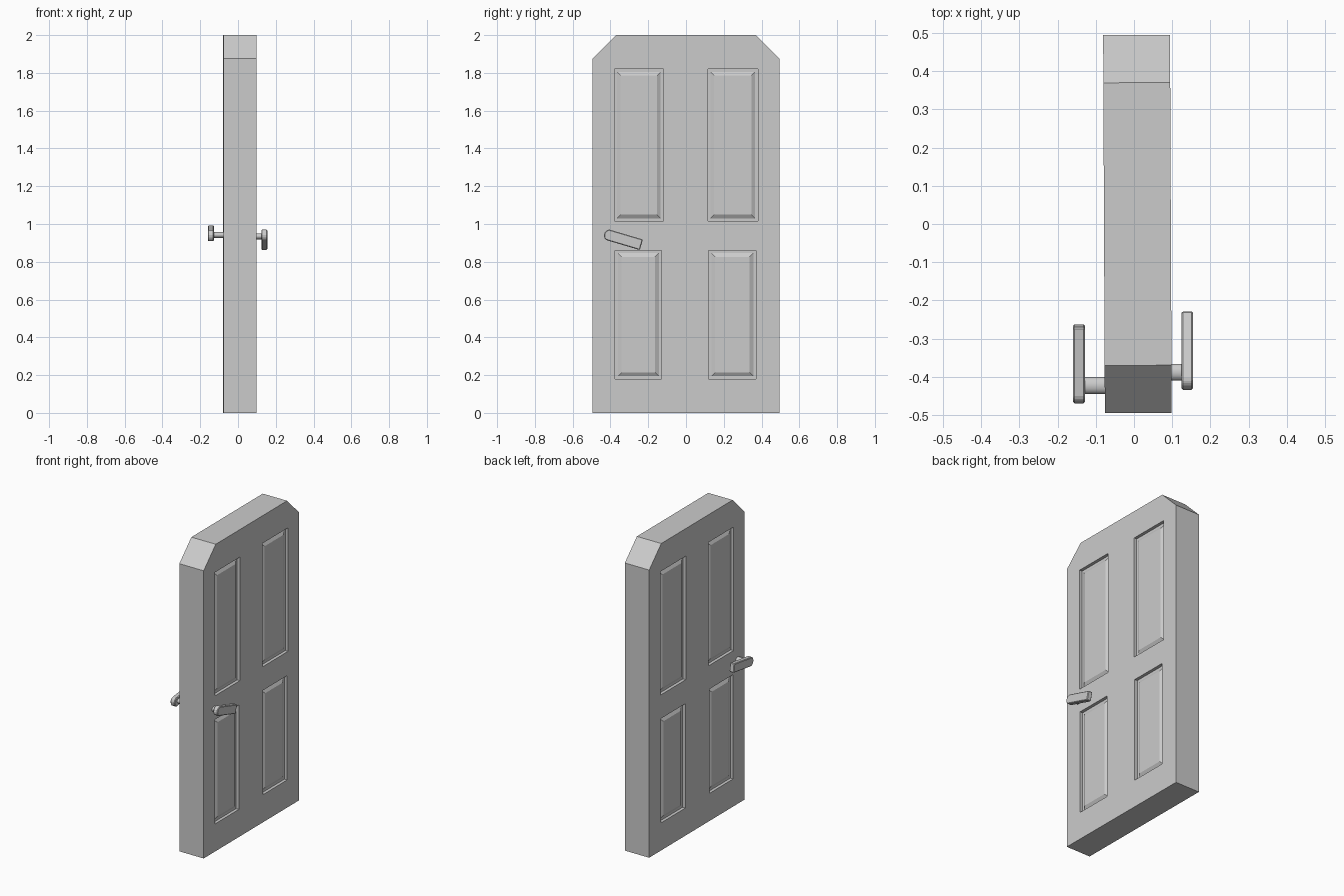
import bpy, bmesh
from math import sin, cos, pi, radians
from mathutils import Matrix

if "Cube" in bpy.data.objects:
    bpy.data.objects.remove(bpy.data.objects["Cube"])

CX, HALF, TURN = 0.009, 0.0875, 0.0045   # slab centre, half thickness, slight turn


def finish(name, bm):
    bmesh.ops.recalc_face_normals(bm, faces=bm.faces)
    mesh = bpy.data.meshes.new(name)
    bm.to_mesh(mesh)
    bm.free()
    obj = bpy.data.objects.new(name, mesh)
    bpy.context.collection.objects.link(obj)
    return obj


def skin(bm, loops):
    """Closed solid through a list of equal-length vertex loops."""
    rings = [[bm.verts.new(p) for p in loop] for loop in loops]
    n = len(rings[0])
    for a, b in zip(rings, rings[1:]):
        for i in range(n):
            j = (i + 1) % n
            bm.faces.new((a[i], a[j], b[j], b[i]))
    bm.faces.new(rings[0])
    bm.faces.new(rings[-1])


def prism(bm, outline, x0, x1):
    skin(bm, [[(x, y, z) for y, z in outline] for x in (x0, x1)])


# Door slab with clipped top corners
bm = bmesh.new()
prism(bm, [(-.495, 0), (.495, 0), (.495, 1.875), (.37, 2), (-.37, 2), (-.495, 1.875)], -HALF, HALF)
door = finish("door_slab", bm)

# Cutter for the sunken panels with raised fields, on both faces
panels = [(-.38, -.12, 1.015, 1.82), (.115, .38, 1.015, 1.82),
          (-.375, -.13, .18, .86), (.12, .37, .18, .86)]
steps = [(0, .03), (0, -.02), (.014, -.02), (.034, -.008)]   # inset, height above face
bm = bmesh.new()
for y0, y1, z0, z1 in panels:
    for side in (-1, 1):
        skin(bm, [[(side * (HALF + h), y, z) for y, z in
                   ((y0 + i, z0 + i), (y1 - i, z0 + i), (y1 - i, z1 - i), (y0 + i, z1 - i))]
                  for i, h in steps])
cutter = finish("panel_cutter", bm)
cutter.hide_render = True
mod = door.modifiers.new("panels", 'BOOLEAN')
mod.operation = 'DIFFERENCE'
mod.solver = 'EXACT'
mod.object = cutter
bpy.context.view_layer.objects.active = door
bpy.ops.object.modifier_apply(modifier=mod.name)
bpy.data.objects.remove(cutter)
door.location.x = CX
door.rotation_euler.z = TURN

# Lever handles: oval stem and flat lever with one rounded end
lever = [(.158, -.029), (.158, .029), (-.028, .029), (-.040, .021),
         (-.046, .007), (-.046, -.007), (-.040, -.021), (-.028, -.029)]


def handle(name, y, z, tilt, face_x, inner_x, outer_x):
    c, s = cos(tilt), sin(tilt)
    bm = bmesh.new()
    prism(bm, [(y + u * c - v * s, z + u * s + v * c) for u, v in lever], inner_x, outer_x)
    obj = finish(name + "_lever", bm)
    bev = obj.modifiers.new("soft_edges", 'BEVEL')
    bev.width = .004
    bev.segments = 1
    bm = bmesh.new()
    ring = [2 * pi * k / 16 for k in range(16)]
    prism(bm, [(y + .022 * cos(a), z + .016 * sin(a)) for a in ring], face_x, inner_x)
    stem = finish(name + "_stem", bm)
    stem.data.shade_smooth()
    stem.data.set_sharp_from_angle(angle=radians(40))


handle("right_handle", -.388, .935, radians(-16.5), .09, .124, .155)
handle("left_handle", -.423, .942, radians(8), -.07, -.128, -.16)
